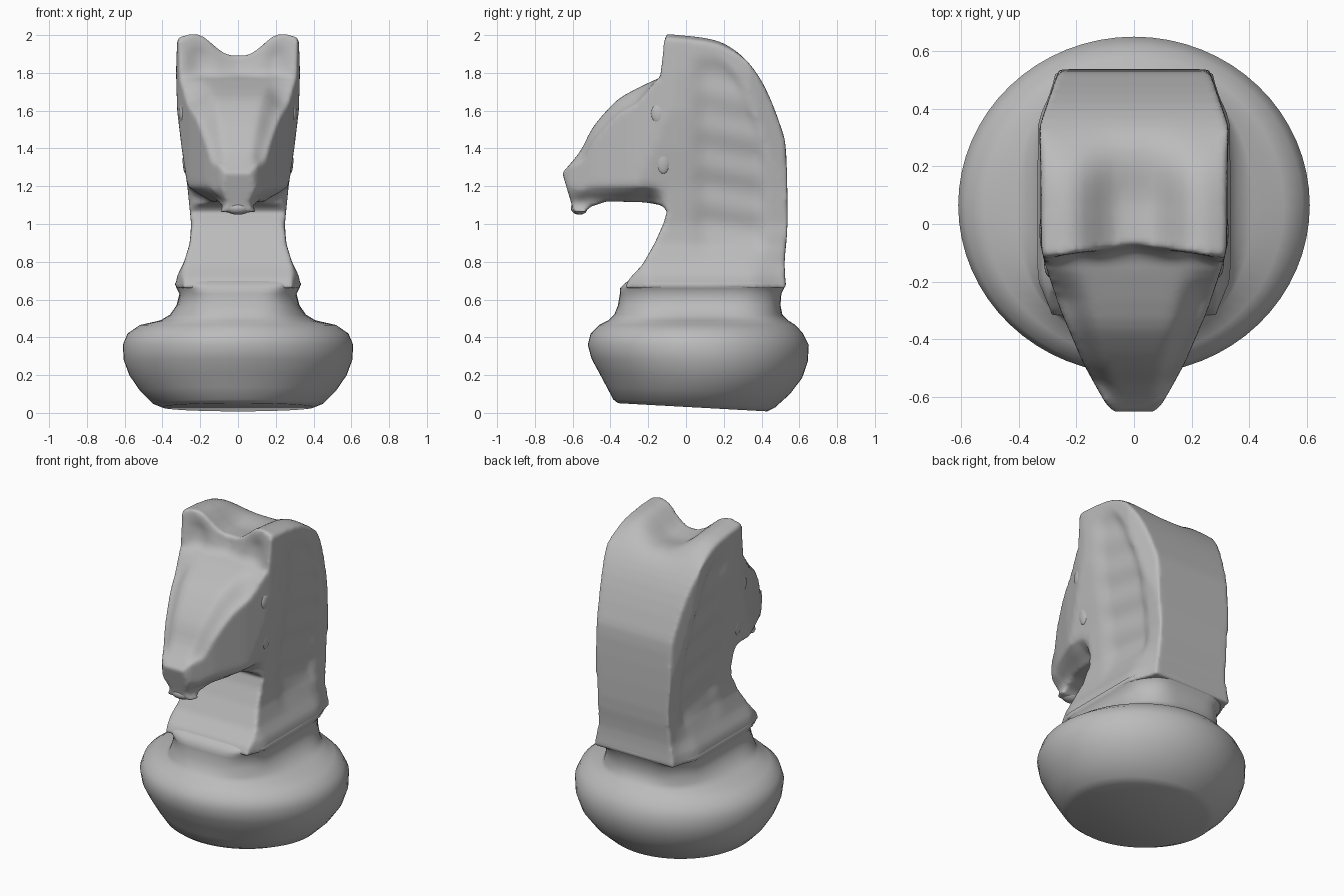
import bpy, bmesh, math
from mathutils import Vector

cube = bpy.data.objects.get("Cube")
if cube:
    bpy.data.objects.remove(cube, do_unlink=True)

grey = bpy.data.materials.new("stone_grey")
grey.use_nodes = True
COLOUR = (0.5, 0.5, 0.5, 1)
grey.diffuse_color = COLOUR
grey.node_tree.nodes["Principled BSDF"].inputs["Base Color"].default_value = COLOUR


def make_object(name, bm):
    bmesh.ops.recalc_face_normals(bm, faces=bm.faces[:])
    for face in bm.faces:
        face.smooth = True
    mesh = bpy.data.meshes.new(name)
    bm.to_mesh(mesh)
    bm.free()
    mesh.materials.append(grey)
    obj = bpy.data.objects.new(name, mesh)
    bpy.context.collection.objects.link(obj)
    return obj


def lerp(table, t):
    """Piecewise linear lookup in a list of (key, value) pairs."""
    if t <= table[0][0]:
        return table[0][1]
    for (a, va), (b, vb) in zip(table, table[1:]):
        if t <= b:
            return va + (vb - va) * (t - a) / (b - a)
    return table[-1][1]


def step(a, b, t):
    """Smooth ramp from 0 at a to 1 at b."""
    s = max(0, min(1, (t - a) / (b - a)))
    return s * s * (3 - 2 * s)


def collar_taper(y):
    """Narrowing of the collar towards its front and back corners."""
    return 1 - .17 * step(.32, .54, y) - .14 * step(-.18, -.34, y)


def spline(points, cuts=3):
    """Smooth curve through all the points."""
    pts = [Vector(p) for p in points]
    pts = [pts[0]] + pts + [pts[-1]]
    out = []
    for a, b, c, d in zip(pts, pts[1:], pts[2:], pts[3:]):
        for i in range(cuts):
            t = i / cuts
            out.append(b + .5 * t * (c - a + t * (2 * a - 5 * b + 4 * c - d + t * (3 * (b - c) + d - a))))
    return [tuple(p) for p in out] + [tuple(pts[-1])]


# Base: round cushion lofted into a square collar (z, half width, front, back, squareness)
RINGS = [
    (.03, .40, -.36, .43, 2), (.05, .45, -.385, .47, 2), (.12, .52, -.42, .55, 2),
    (.20, .575, -.46, .615, 2), (.28, .605, -.50, .645, 2), (.36, .61, -.52, .65, 2),
    (.42, .585, -.505, .62, 2), (.465, .52, -.46, .58, 2), (.49, .41, -.41, .54, 2.3),
    (.52, .36, -.38, .51, 3), (.57, .325, -.36, .50, 4), (.63, .31, -.35, .505, 5),
    (.66, .325, -.35, .52, 6), (.685, .335, -.325, .53, 8), (.715, .30, -.28, .515, 8),
]
SIDES = 64
bm = bmesh.new()
loops = []
for z, hx, front, back, n in RINGS:
    loop = []
    for i in range(SIDES):
        a = math.tau * i / SIDES
        c, s = math.cos(a), math.sin(a)
        x = hx * math.copysign(abs(c) ** (2 / n), c)
        y = (front + back) / 2 + (back - front) / 2 * math.copysign(abs(s) ** (2 / n), s)
        x *= 1 + (collar_taper(y) - 1) * step(.5, .64, z)
        tilt = -0.06 * (y - .03) * max(0, 1 - z / .35)
        loop.append(bm.verts.new((x, y, z + tilt)))
    loops.append(loop)
for low, high in zip(loops, loops[1:]):
    for i in range(SIDES):
        j = (i + 1) % SIDES
        bm.faces.new((low[i], low[j], high[j], high[i]))
bm.faces.new(loops[0])
bm.faces.new(loops[-1])
make_object("base", bm)

# Horse neck and head: side outline (y, z), extruded, sliced and given a varying width
CHEST = [
    (-.325, .66), (-.30, .71), (-.23, .785), (-.165, .90), (-.12, 1.0), (-.10, 1.07),
    (-.13, 1.10), (-.22, 1.115), (-.42, 1.12), (-.51, 1.09), (-.535, 1.062), (-.595, 1.062),
    (-.61, 1.12),
]
FACE = spline([(-.655, 1.27), (-.56, 1.385), (-.50, 1.5), (-.42, 1.6), (-.33, 1.68), (-.14, 1.775)])
BACK = spline([
    (-.115, 2.007), (.10, 1.985), (.22, 1.945), (.33, 1.855), (.42, 1.72), (.50, 1.52),
    (.53, 1.38), (.537, 1.0), (.522, .80), (.53, .66),
])
WIDTH_BY_HEIGHT = [
    (.66, .332), (.72, .325), (.80, .285), (.90, .255), (1.0, .248), (1.2, .268),
    (1.4, .298), (1.6, .322), (1.8, .328), (2.0, .322),
]
WIDTH_BY_DEPTH = [
    (-.655, .07), (-.62, .10), (-.55, .14), (-.48, .178), (-.30, .255),
    (-.13, .312), (0, .34), (.32, .335), (.54, .26),
]
BACK_EDGE = sorted((z, y) for y, z in BACK)

bm = bmesh.new()
side = bm.faces.new([bm.verts.new((-1, y, z)) for y, z in CHEST + FACE + BACK])
moved = bmesh.ops.extrude_face_region(bm, geom=[side])["geom"]
bmesh.ops.translate(bm, vec=(2, 0, 0), verts=[v for v in moved if isinstance(v, bmesh.types.BMVert)])


def slice_along(axis, start, end, count):
    for i in range(1, count):
        co, no = Vector((0, 0, 0)), Vector((0, 0, 0))
        co[axis] = start + (end - start) * i / count
        no[axis] = 1
        bmesh.ops.bisect_plane(bm, geom=bm.verts[:] + bm.edges[:] + bm.faces[:],
                               plane_co=co, plane_no=no)


slice_along(0, -1, 1, 18)
slice_along(1, -.6537, .5371, 36)
slice_along(2, .6613, 2.0037, 40)
bmesh.ops.triangulate(bm, faces=bm.faces[:])


def half_width(y, z):
    upper = step(1.0, 1.12, z)
    width = lerp(WIDTH_BY_HEIGHT, z)
    width *= 1 + (collar_taper(y) - 1) * step(.95, .70, z)
    width += (min(width, lerp(WIDTH_BY_DEPTH, y)) - width) * upper
    # Bevelled underside of the jaw, well clear of the chest
    jaw = step(-.10, -.20, y) * step(1.21, 1.10, z) * step(.95, 1.05, z)
    width *= 1 - .5 * jaw
    # Shallow neck panel holding a softly rippled mane
    edge = lerp(BACK_EDGE, z) - .10
    panel = step(0, .12, y) * step(edge, edge - .07, y) * step(.78, .95, z) * step(1.93, 1.8, z)
    return width - panel * (.02 + .005 * math.sin(z * 32 + y * 6))


for v in bm.verts:
    u, y, z = v.co
    v.co.x = u * half_width(y, z)
    # Dip between the ears, fading out down the crest
    dip = step(.70, .12, abs(u)) * step(.42, .05, y) * step(1.76, 2.0, z)
    v.co.z -= .11 * dip
    v.co.z -= .02 * step(.8, 1, abs(u)) * step(1.85, 2, z)
    # Hollow fronts of the ears
    hollow = step(1.76, 1.82, z) * step(-.07, -.11, y)
    scoop = step(.3, 0, abs(abs(u) - .65)) * step(1.97, 1.88, z)
    v.co.y += hollow * (.045 * (1 - abs(u)) + .022 * scoop)
    # Scalloped cheeks falling away from the bridge of the nose
    top = lerp(FACE, y)
    scallop = step(-.63, -.52, y) * step(-.13, -.28, y) * step(top - .32, top, z)
    v.co.z -= .08 * scallop * step(.5, .95, abs(u))
horse = make_object("horse_head_and_neck", bm)
remesh = horse.modifiers.new("even_surface", "REMESH")
remesh.mode = "VOXEL"
remesh.voxel_size = .013
remesh.use_smooth_shade = True
smooth = horse.modifiers.new("soft_edges", "SMOOTH")
smooth.factor = .5
smooth.iterations = 5


# Small rounded details
def pebble(name, centre, size):
    bm = bmesh.new()
    bmesh.ops.create_uvsphere(bm, u_segments=20, v_segments=12, radius=1)
    for v in bm.verts:
        v.co = Vector(c * s for c, s in zip(v.co, size)) + Vector(centre)
    make_object(name, bm)


for label, sign in (("left", 1), ("right", -1)):
    pebble(label + "_eye", (sign * .292, -.135, 1.585), (.02, .05, .06))
    pebble(label + "_cheek_drop", (sign * .275, -.12, 1.335), (.018, .038, .07))
pebble("lower_lip", (0, -.565, 1.085), (.068, .045, .036))
